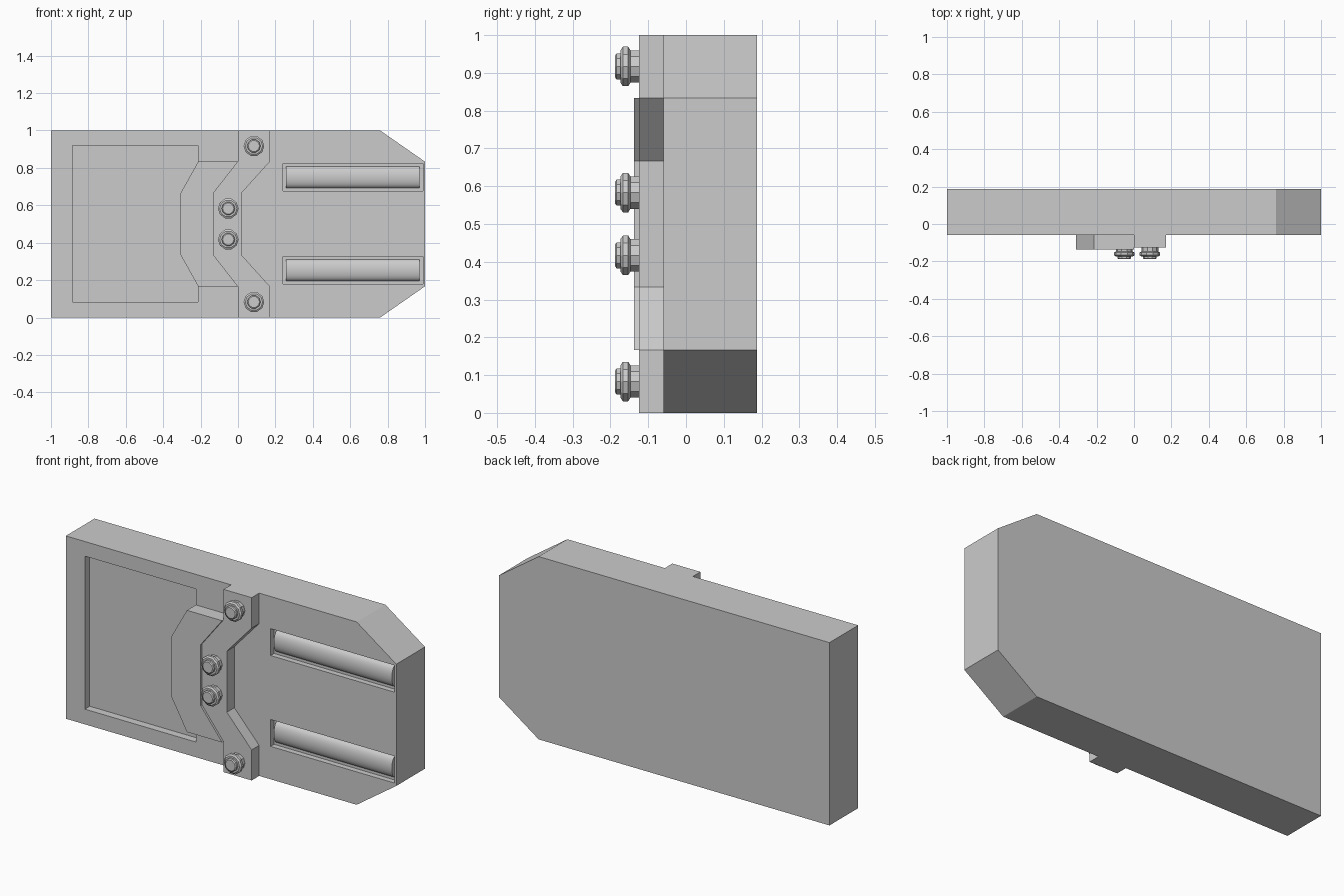
import bpy, bmesh
from math import sin, cos, pi

if "Cube" in bpy.data.objects:
    bpy.data.objects.remove(bpy.data.objects["Cube"])


def make_object(name, bm):
    bmesh.ops.recalc_face_normals(bm, faces=bm.faces[:])
    mesh = bpy.data.meshes.new(name)
    bm.to_mesh(mesh)
    bm.free()
    ob = bpy.data.objects.new(name, mesh)
    bpy.context.collection.objects.link(ob)
    return ob


def extrude_outline(name, outline, y0, y1):
    """Solid from an (x, z) outline running from y0 to y1."""
    bm = bmesh.new()
    face = bm.faces.new([bm.verts.new((x, y0, z)) for x, z in outline])
    ext = bmesh.ops.extrude_face_region(bm, geom=[face])
    moved = [v for v in ext["geom"] if isinstance(v, bmesh.types.BMVert)]
    bmesh.ops.translate(bm, verts=moved, vec=(0, y1 - y0, 0))
    return make_object(name, bm)


def rect(x0, x1, z0, z1):
    return [(x0, z0), (x1, z0), (x1, z1), (x0, z1)]


def mirrored(half):
    """Upper half of a path, continued downward about z = 0.5."""
    return half + [(x, 1 - z) for x, z in reversed(half)]


def smooth(ob, angle=0.7):
    bpy.ops.object.select_all(action='DESELECT')
    ob.select_set(True)
    bpy.context.view_layer.objects.active = ob
    bpy.ops.object.shade_smooth_by_angle(angle=angle)


# Main slab with clipped corners
FRONT, BACK = -0.06, 0.188
body = extrude_outline("body", [(-1, 0), (0.76, 0), (1, 0.167), (1, 0.833),
                                (0.76, 1), (-1, 1)], FRONT, BACK)

# Shallow pocket and two light slots sunk into the front
slots = [("lower", 0.18, 0.327), ("upper", 0.677, 0.824)]
cuts = [("pocket_cutter", rect(-0.885, -0.213, 0.083, 0.92), 0.042)]
cuts += [(n + "_slot_cutter", rect(0.24, 0.988, a, b), 0.03) for n, a, b in slots]
bpy.context.view_layer.objects.active = body
for name, outline, depth in cuts:
    cutter = extrude_outline(name, outline, FRONT - 0.1, FRONT + depth)
    cutter.hide_render = True
    mod = body.modifiers.new(name, 'BOOLEAN')
    mod.operation, mod.solver, mod.object = 'DIFFERENCE', 'EXACT', cutter
    bpy.ops.object.modifier_apply(modifier=name)
    bpy.data.objects.remove(cutter)

# Rounded light bars lying in the slots
for name, a, b in slots:
    zc, r, n = (a + b) / 2, 0.057, 12
    bm = bmesh.new()
    arc = [bm.verts.new((0.257, FRONT + 0.03 - 0.027 * sin(pi * i / n),
                         zc + r * cos(pi * i / n))) for i in range(n + 1)]
    ext = bmesh.ops.extrude_face_region(bm, geom=[bm.faces.new(arc)])
    moved = [v for v in ext["geom"] if isinstance(v, bmesh.types.BMVert)]
    bmesh.ops.translate(bm, verts=moved, vec=(0.714, 0, 0))
    smooth(make_object(name + "_light_bar", bm))

# Bent strap across the slab and the thicker plate beside it
left = mirrored([(0, 1), (0, 0.833), (-0.13, 0.667)])
right = mirrored([(0.17, 1), (0.17, 0.833), (0.02, 0.667)])
extrude_outline("strap", left + right[::-1], -0.125, FRONT)
extrude_outline("clasp_plate",
                left[1:5] + mirrored([(-0.213, 0.833), (-0.31, 0.66)])[::-1],
                -0.137, FRONT + 0.042)

# Flanged bolts, a turned profile of (radius, y)
profile = [(0, -0.12), (0.045, -0.12), (0.045, -0.147), (0.055, -0.153),
           (0.055, -0.167), (0.046, -0.173), (0.036, -0.173),
           (0.036, -0.184), (0.03, -0.188), (0, -0.188)]
for i, (x, z) in enumerate(mirrored([(0.085, 0.917), (-0.052, 0.583)])):
    bm = bmesh.new()
    vs = [bm.verts.new((x + r, y, z)) for r, y in profile]
    es = [bm.edges.new(p) for p in zip(vs, vs[1:])]
    bmesh.ops.spin(bm, geom=vs + es, cent=(x, 0, z), axis=(0, 1, 0),
                   angle=2 * pi, steps=10, use_merge=True)
    bmesh.ops.remove_doubles(bm, verts=bm.verts[:], dist=1e-5)
    make_object(f"bolt_{i + 1}", bm)
